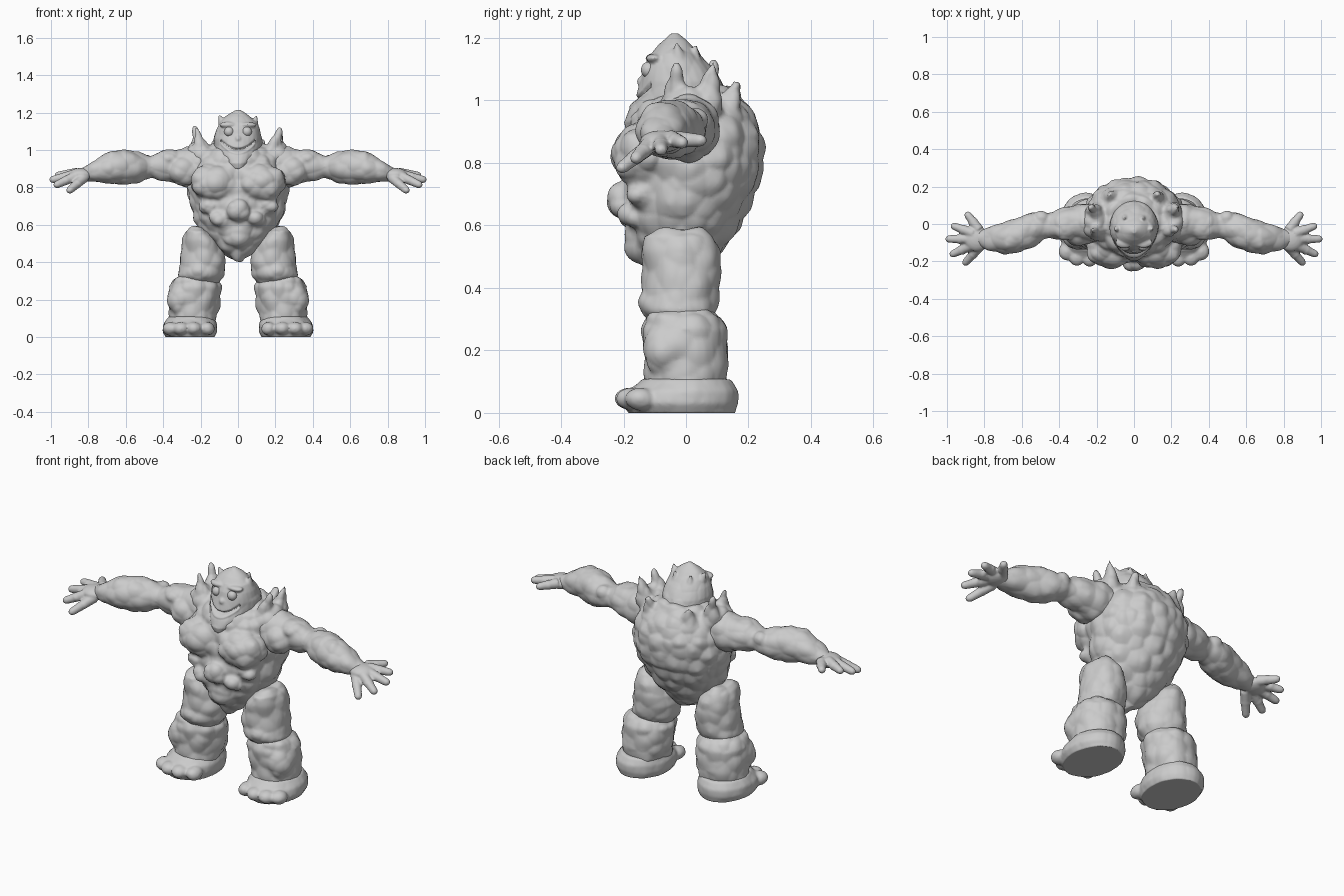
import bpy, bmesh, math
from mathutils import Vector, Matrix, noise

stone = bpy.data.materials.new("stone grey")
stone.diffuse_color = (0.6, 0.6, 0.6, 1)


def loft(bm, axis, rings, seg=28):
    """Closed skin through ellipses: (position, low1, high1, low2, high2)."""
    loops = []
    for t, a0, a1, b0, b1 in rings:
        loop = []
        for i in range(seg):
            w = math.tau * i / seg
            a = (a0 + a1) / 2 + (a1 - a0) / 2 * math.cos(w)
            b = (b0 + b1) / 2 + (b1 - b0) / 2 * math.sin(w)
            loop.append(bm.verts.new((a, b, t) if axis == 'z' else (t, a, b)))
        loops.append(loop)
    for p, q in zip(loops, loops[1:]):
        for i in range(seg):
            j = (i + 1) % seg
            bm.faces.new((p[i], p[j], q[j], q[i]))
    bm.faces.new(loops[0])
    bm.faces.new(loops[-1])


def blob(bm, c, r, both=False):
    for s in ((1, -1) if both else (1,)):
        m = Matrix.Translation((c[0] * s, c[1], c[2])) @ Matrix.Diagonal((*r, 1))
        bmesh.ops.create_uvsphere(bm, u_segments=24, v_segments=14, radius=1, matrix=m)


def spike(bm, base, tip, r0, r1=0.006, both=False, seg=10):
    for s in ((1, -1) if both else (1,)):
        a = Vector((base[0] * s, base[1], base[2]))
        b = Vector((tip[0] * s, tip[1], tip[2]))
        d = b - a
        m = Matrix.Translation((a + b) / 2) @ d.to_track_quat('Z', 'Y').to_matrix().to_4x4()
        bmesh.ops.create_cone(bm, cap_ends=True, segments=seg, radius1=r0, radius2=r1,
                              depth=d.length, matrix=m)


def finish(name, bm, voxel=0.01, smooth=4, rough=0.0, shape=None, mirror=False):
    """Fuse the shells, soften them, chisel the surface and mirror if paired."""
    bmesh.ops.recalc_face_normals(bm, faces=bm.faces)
    me = bpy.data.meshes.new(name)
    bm.to_mesh(me)
    bm.free()
    ob = bpy.data.objects.new(name, me)
    bpy.context.collection.objects.link(ob)
    if voxel:
        rm = ob.modifiers.new("fuse", 'REMESH')
        rm.mode = 'VOXEL'
        rm.voxel_size = voxel
        sm = ob.modifiers.new("soften", 'SMOOTH')
        sm.factor, sm.iterations = 0.5, smooth
        dg = bpy.context.evaluated_depsgraph_get()
        new = bpy.data.meshes.new_from_object(ob.evaluated_get(dg))
        ob.modifiers.clear()
        ob.data = me = new
        moved = []
        for v in me.vertices:
            p = v.co.copy()
            if rough:
                f = noise.voronoi(p * 13)[0][0]
                p += v.normal * rough * (0.45 - f) * 2
            if shape:
                p = shape(p)
            p.z = max(p.z, 0)
            moved.append(p)
        for v, p in zip(me.vertices, moved):
            v.co = p
    me.materials.clear()
    me.materials.append(stone)
    me.shade_smooth()
    if mirror:
        ob.modifiers.new("pair", 'MIRROR').use_mirror_merge = False
    return ob


# Torso: barrel body with chest, belly plates and shoulder rocks
bm = bmesh.new()
loft(bm, 'z', [(0.405, -0.02, 0.02, -0.10, 0.00), (0.47, -0.11, 0.11, -0.15, 0.09),
               (0.55, -0.19, 0.19, -0.18, 0.145), (0.63, -0.235, 0.235, -0.20, 0.19),
               (0.72, -0.26, 0.26, -0.205, 0.235), (0.80, -0.275, 0.275, -0.20, 0.25),
               (0.88, -0.265, 0.265, -0.19, 0.25), (0.95, -0.24, 0.24, -0.175, 0.225),
               (1.00, -0.20, 0.20, -0.14, 0.185), (1.04, -0.13, 0.13, -0.09, 0.15)])
blob(bm, (0.12, -0.135, 0.825), (0.14, 0.105, 0.105), True)      # chest
blob(bm, (0, -0.195, 0.675), (0.065, 0.06, 0.065))               # belly centre
blob(bm, (0.09, -0.165, 0.635), (0.06, 0.05, 0.05), True)        # belly sides
blob(bm, (0.15, -0.14, 0.70), (0.07, 0.055, 0.045), True)
blob(bm, (0, -0.14, 0.55), (0.09, 0.055, 0.08))                  # loin
blob(bm, (0.20, 0.01, 0.97), (0.08, 0.10, 0.075), True)          # shoulder rocks
spike(bm, (0.18, -0.03, 0.98), (0.225, -0.03, 1.12), 0.06, both=True)
spike(bm, (0.20, 0.06, 0.98), (0.235, 0.09, 1.13), 0.06, both=True)
spike(bm, (0.12, 0.13, 0.97), (0.13, 0.165, 1.06), 0.05, 0.012, True)
finish("torso", bm, 0.009, 3, 0.012)


# Head: pointed skull with brow, beard and a carved smile
def smile(p):
    if abs(p.x) < 0.09 and p.y < -0.03:
        d = p.z - (1.003 + 0.042 * (p.x / 0.085) ** 2)
        if abs(d) < 0.010:
            p.y += 0.018 * (1 - abs(d) / 0.010)
        elif -0.030 < d < 0:
            p.y -= 0.005 * (1 - abs(d + 0.020) / 0.010)
    return p


bm = bmesh.new()
loft(bm, 'z', [(0.90, -0.035, 0.035, -0.19, -0.09), (0.93, -0.075, 0.075, -0.20, 0.02),
               (0.97, -0.11, 0.11, -0.185, 0.10), (1.01, -0.13, 0.13, -0.165, 0.135),
               (1.06, -0.13, 0.13, -0.15, 0.115), (1.11, -0.117, 0.117, -0.135, 0.08),
               (1.15, -0.10, 0.10, -0.115, 0.045), (1.18, -0.065, 0.065, -0.09, 0.015),
               (1.217, -0.012, 0.012, -0.05, -0.025)])
spike(bm, (0.07, -0.02, 1.10), (0.10, -0.03, 1.185), 0.045, both=True)
spike(bm, (0.04, 0.03, 1.06), (0.05, 0.03, 1.175), 0.05, both=True)
blob(bm, (0.05, -0.10, 1.135), (0.05, 0.03, 0.018), True)        # brow
blob(bm, (0, -0.135, 1.06), (0.022, 0.025, 0.022))               # nose
finish("head", bm, 0.005, 4, 0.004, smile)

# Eyes
bm = bmesh.new()
blob(bm, (0.048, -0.120, 1.098), (0.026, 0.024, 0.026))
finish("eyes", bm, voxel=0, mirror=True)

# Arms: shoulder, upper arm, elbow, forearm and wrist
bm = bmesh.new()
loft(bm, 'x', [(0.15, -0.06, 0.08, 0.84, 0.99), (0.21, -0.10, 0.11, 0.80, 1.02),
               (0.28, -0.095, 0.11, 0.80, 1.02), (0.34, -0.08, 0.095, 0.82, 1.00),
               (0.41, -0.085, 0.08, 0.835, 1.00), (0.465, -0.08, 0.06, 0.85, 0.97),
               (0.53, -0.12, 0.065, 0.825, 0.985), (0.60, -0.15, 0.045, 0.815, 1.005),
               (0.68, -0.16, 0.02, 0.815, 0.995), (0.76, -0.145, -0.01, 0.825, 0.955),
               (0.82, -0.125, -0.03, 0.835, 0.915), (0.85, -0.11, -0.04, 0.845, 0.90)])
blob(bm, (0.37, -0.02, 0.955), (0.07, 0.07, 0.055))              # biceps
blob(bm, (0.49, 0.025, 0.93), (0.05, 0.045, 0.05))               # elbow
blob(bm, (0.29, -0.05, 0.89), (0.09, 0.065, 0.08))               # front shoulder
finish("arms", bm, 0.008, 3, 0.008, mirror=True)

# Hands: flat palm with five spread fingers
bm = bmesh.new()
blob(bm, (0.84, -0.08, 0.868), (0.068, 0.068, 0.036))
for tip, root in (((0.90, -0.205, 0.785), (0.82, -0.115, 0.855)),
                  ((0.968, -0.16, 0.815), (0.87, -0.115, 0.86)),
                  ((0.99, -0.08, 0.842), (0.87, -0.08, 0.87)),
                  ((0.962, -0.012, 0.865), (0.86, -0.05, 0.878)),
                  ((0.888, 0.048, 0.872), (0.83, -0.03, 0.875))):
    spike(bm, root, tip, 0.028, 0.020, seg=14)
    blob(bm, tip, (0.019, 0.019, 0.018))
    mid = [(a + b) / 2 for a, b in zip(root, tip)]
    blob(bm, mid, (0.027, 0.027, 0.024))                         # knuckle
finish("hands", bm, 0.006, 3, mirror=True)

# Thighs
bm = bmesh.new()
loft(bm, 'z', [(0.28, 0.11, 0.30, -0.11, 0.07), (0.33, 0.075, 0.325, -0.14, 0.10),
               (0.40, 0.06, 0.315, -0.145, 0.11), (0.46, 0.075, 0.305, -0.14, 0.115),
               (0.52, 0.11, 0.295, -0.145, 0.11), (0.565, 0.15, 0.28, -0.14, 0.09),
               (0.59, 0.18, 0.25, -0.09, 0.05)])
blob(bm, (0.20, -0.09, 0.35), (0.085, 0.065, 0.06))              # knee
finish("thighs", bm, 0.009, 3, 0.008, mirror=True)

# Shins
bm = bmesh.new()
loft(bm, 'z', [(0.04, 0.13, 0.35, -0.12, 0.12), (0.10, 0.115, 0.37, -0.135, 0.135),
               (0.15, 0.10, 0.37, -0.135, 0.145), (0.21, 0.09, 0.375, -0.14, 0.14),
               (0.27, 0.09, 0.37, -0.14, 0.135), (0.31, 0.11, 0.345, -0.13, 0.11),
               (0.34, 0.15, 0.30, -0.09, 0.06)])
blob(bm, (0.31, -0.06, 0.20), (0.07, 0.08, 0.09))                # outer plate
finish("shins", bm, 0.009, 3, 0.010, mirror=True)

# Feet: broad sole with stubby toes
bm = bmesh.new()
loft(bm, 'z', [(-0.012, 0.13, 0.38, -0.18, 0.155), (0.03, 0.11, 0.405, -0.20, 0.168),
               (0.07, 0.11, 0.40, -0.185, 0.168), (0.11, 0.13, 0.37, -0.14, 0.145)])
for x, y in ((0.165, -0.155), (0.235, -0.18), (0.305, -0.175), (0.36, -0.145)):
    blob(bm, (x, y, 0.045), (0.042, 0.05, 0.036))
finish("feet", bm, 0.008, 4, 0.003, mirror=True)
